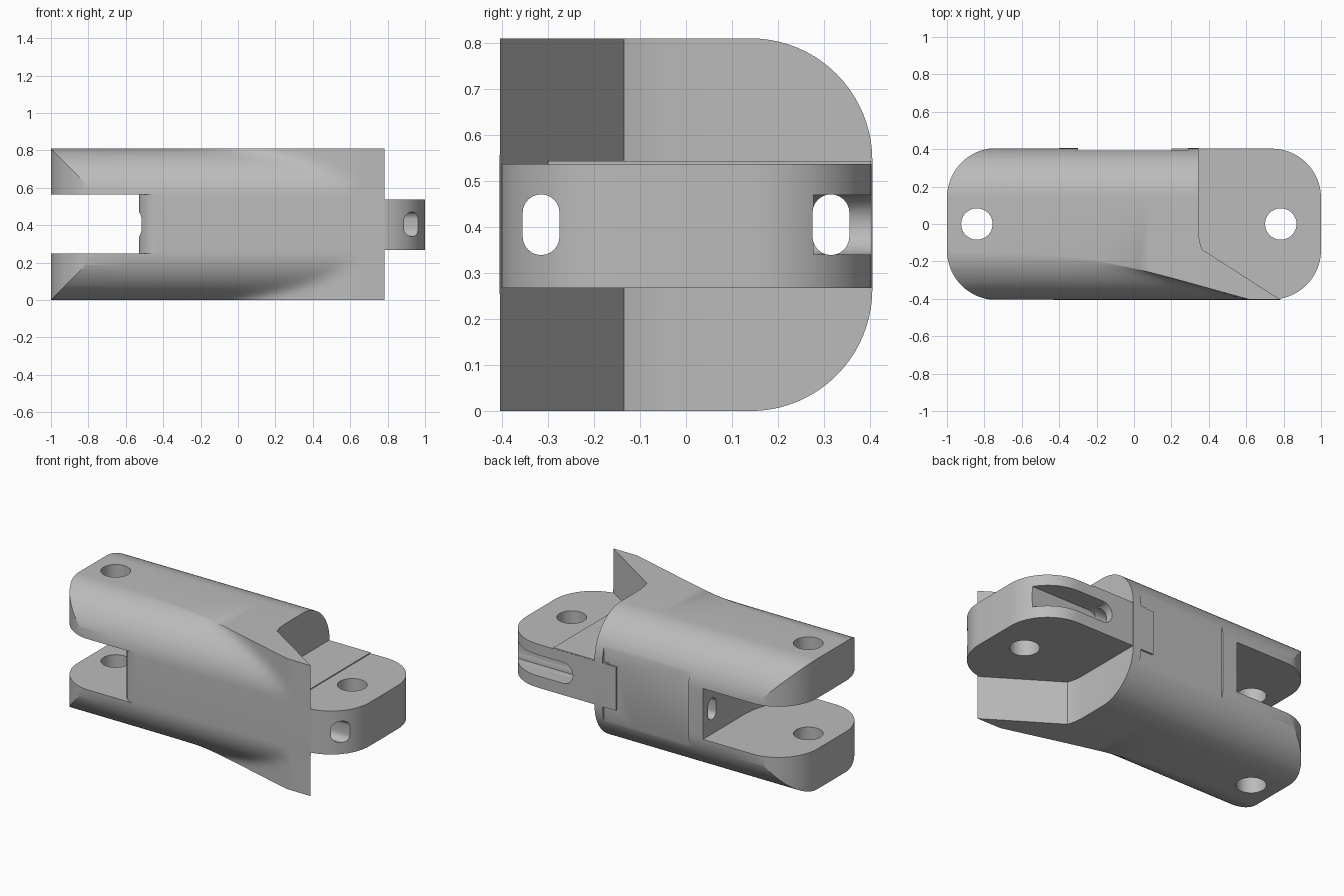
import bpy, bmesh, math

cube = bpy.data.objects.get("Cube")
if cube:
    bpy.data.objects.remove(cube, do_unlink=True)

HALF, H, R = 0.405, 0.81, 0.265      # half depth, height, corner radius

grey = bpy.data.materials.new("light grey plastic")
grey.use_nodes = True
grey.diffuse_color = (0.5, 0.5, 0.5, 1)
grey.node_tree.nodes["Principled BSDF"].inputs["Base Color"].default_value = (0.5, 0.5, 0.5, 1)


def arc(cx, cy, rx, ry, a0, a1, n=16):
    angles = [math.radians(a0 + (a1 - a0) * i / n) for i in range(n + 1)]
    return [(cx + rx * math.cos(a), cy + ry * math.sin(a)) for a in angles]


def loft(name, loops):
    """Skin a row of matching closed loops and cap both ends."""
    bm = bmesh.new()
    rings = [[bm.verts.new(p) for p in loop] for loop in loops]
    n = len(rings[0])
    for a, b in zip(rings, rings[1:]):
        for i in range(n):
            j = (i + 1) % n
            bm.faces.new((a[i], a[j], b[j], b[i]))
    bm.faces.new(rings[0][::-1])
    bm.faces.new(rings[-1])
    bmesh.ops.recalc_face_normals(bm, faces=bm.faces[:])
    mesh = bpy.data.meshes.new(name)
    bm.to_mesh(mesh)
    bm.free()
    mesh.materials.append(grey)
    obj = bpy.data.objects.new(name, mesh)
    bpy.context.collection.objects.link(obj)
    return obj


def prism(name, plan, z0, z1):
    return loft(name, [[(x, y, z) for x, y in plan] for z in (z0, z1)])


def prism_x(name, shape, x0, x1):
    return loft(name, [[(x, y, z) for y, z in shape] for x in (x0, x1)])


def box(x0, x1, y0, y1):
    return [(x0, y0), (x1, y0), (x1, y1), (x0, y1)]


def combine(target, tool, operation):
    mod = target.modifiers.new("shape", "BOOLEAN")
    mod.operation, mod.solver, mod.object = operation, "EXACT", tool
    bpy.ops.object.select_all(action="DESELECT")
    bpy.context.view_layer.objects.active = target
    target.select_set(True)
    bpy.ops.object.modifier_apply(modifier=mod.name)
    bpy.data.objects.remove(tool, do_unlink=True)


# Body section: round back corners, front corners that flare out to square
def front_gap(angle, x):
    rounded = R * (1 - math.cos(angle))
    flare = max(0.278 * (0.62 - x), 0.0004)
    if rounded < 0.0001:
        return 0.0
    return (rounded ** -5 + flare ** -5) ** -0.2


def section(x):
    steps = [math.radians(90 * i / 20) for i in range(21)]
    top = [(-HALF + front_gap(a, x), H - R + R * math.sin(a)) for a in steps]
    top += arc(HALF - R, H - R, R, R, 90, 0, 20)
    bottom = [(y, H - z) for y, z in reversed(top)]
    return [(x, y, z) for y, z in top + bottom]


stations = [-1.05, -0.6] + [-0.4 + 0.06 * i for i in range(18)] + [0.65, 0.82]
link = loft("link_body", [section(x) for x in stations])

# Plan outline: rounded fork end, straight cap and slanted front lip
plan = arc(-1 + R, HALF - R, R, HALF + 0.001 - (HALF - R), 90, 180)
plan += arc(-1 + R, R - HALF, R, R + 0.001, 180, 270)
plan += [(0.785, -0.406), (0.363, -0.135), (0.35, -0.09), (0.345, -0.04), (0.345, 0.406)]
combine(link, prism("outline", plan, -0.1, H + 0.1), "INTERSECT")

# Fork slot with a curved clearance floor and a rounded front tip
slot = [(-0.4, 0.6), (-1.2, 0.6), (-1.2, -0.6), (-0.42, -0.6)]
slot += arc(-0.42, -0.308, 0.11, 0.098, 270, 180, 8)
slot += arc(-0.84, 0, 0.44, 0.44, -43, 0, 12)
combine(link, prism("fork_slot", slot, 0.25, 0.565), "DIFFERENCE")

# Shallow flat on the back
combine(link, prism("back_flat", box(-0.3, 0.29, 0.392, 0.5), -0.1, 0.9), "DIFFERENCE")

# Knuckle with its slightly thicker root
KR = 0.264
knuckle = [(0.2, -0.403)] + arc(1 - KR, KR - 0.403, KR, KR, -90, 0)
knuckle += arc(1 - KR, 0.403 - KR, KR, KR, 0, 90) + [(0.2, 0.403)]
combine(link, prism("knuckle", knuckle, 0.267, 0.537), "UNION")
combine(link, prism("knuckle_root", box(0.25, 0.63, -0.3, 0.402), 0.4, 0.543), "UNION")

# Hinge pin holes
for x in (-0.84, 0.785):
    combine(link, prism("pin_hole", arc(x, 0, 0.084, 0.084, 0, 352.5, 47), -0.1, 0.9), "DIFFERENCE")

# Cord channels running the whole length
for y in (-0.315, 0.315):
    oval = arc(y, 0.431, 0.04, 0.04, 0, 180, 12) + arc(y, 0.379, 0.04, 0.04, 180, 360, 12)
    combine(link, prism_x("cord_channel", oval, -1.2, 1.2), "DIFFERENCE")

# Open groove around the back of the knuckle, with a round end
groove = arc(0.56, 0.405, 0.065, 0.065, 90, 270, 12) + [(1.2, 0.34), (1.2, 0.47)]
tool = loft("cord_groove", [[(x, y, z) for x, z in groove] for y in (0.277, 0.6)])
combine(link, tool, "DIFFERENCE")

bpy.ops.object.select_all(action="DESELECT")
link.select_set(True)
bpy.context.view_layer.objects.active = link
bpy.ops.object.shade_smooth_by_angle(angle=math.radians(25))
